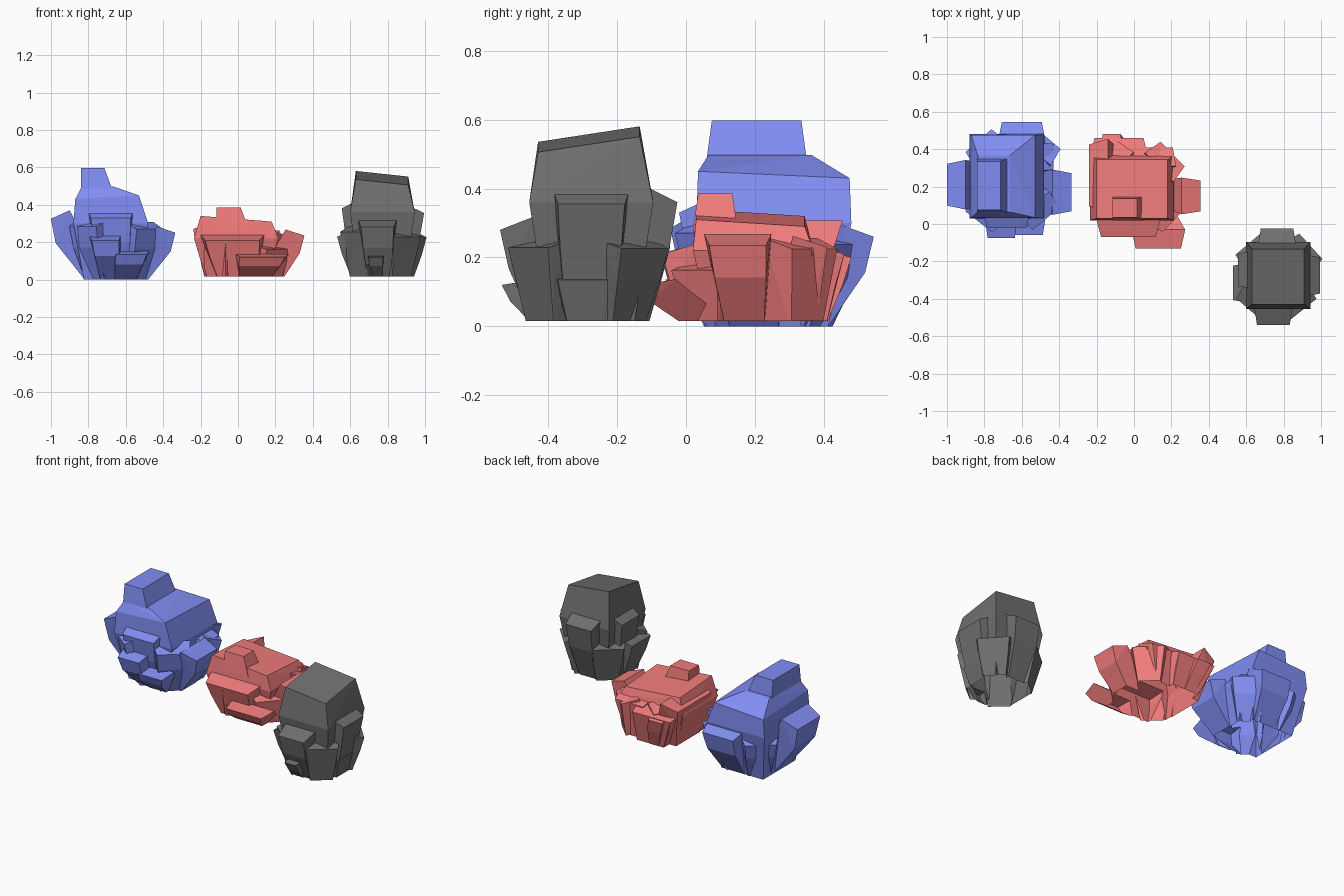
import bpy, bmesh, random
from math import radians, sin, cos

if "Cube" in bpy.data.objects:
    bpy.data.objects.remove(bpy.data.objects["Cube"])

random.seed(4)


def hull(bm, pts):
    vs = [bm.verts.new(p) for p in pts]
    r = bmesh.ops.convex_hull(bm, input=vs)
    junk = {g for g in r['geom_interior'] + r['geom_unused'] if isinstance(g, bmesh.types.BMVert)}
    bmesh.ops.delete(bm, geom=list(junk), context='VERTS')


def ring(x, y, w, d, z, sx=0, sy=0):
    """Rectangle w by d centred on x, y, sloping by sx and sy."""
    return [(x + i * w, y + j * d, z + i * sx + j * sy) for i in (-.5, .5) for j in (-.5, .5)]


def shard(bm, centre, floor, base, angle, off, width, reach, z):
    """Crystal leaning outward from a narrow foot to a wide tip."""
    a = radians(angle)
    foot = min(base, reach - .03)
    under = floor - random.uniform(.01, .02)
    profile = [(foot * .3, under, .68), (foot, floor, .68), (foot - .005, under, .66),
               (reach - .025, z * .6, .88), (reach, z, .97), (reach - .1, z * 1.14, 1.15)]
    pts = []
    for r, h, grow in profile:
        for s in (-.5, .5):
            t = off * (.6 + .4 * min(1, h / z)) + s * width * grow
            pts.append((centre[0] + cos(a) * r - sin(a) * t, centre[1] + sin(a) * r + cos(a) * t, h))
    hull(bm, pts)


def add_object(name, bm):
    bmesh.ops.recalc_face_normals(bm, faces=bm.faces)
    me = bpy.data.meshes.new(name)
    bm.to_mesh(me)
    bm.free()
    ob = bpy.data.objects.new(name, me)
    bpy.context.collection.objects.link(ob)
    return ob


def rock(name, colour, centre, floor, base, rings, knob, shards, corner):
    # Main body, tapering to the ground
    body, parts = bmesh.new(), bmesh.new()
    x, y, w, d = rings[0][:4]
    hull(body, sum((ring(*r) for r in rings), ring(x, y, w * .7, d * .68, floor - .025)))
    # Knob on top
    if knob:
        x, y, w, d, z = knob
        hull(parts, ring(x, y, w, d, z) + ring(x + .02, y, w + .04, d + .03, z - .11))
    # Leaning shards around the sides, then the corners
    for s in shards:
        shard(parts, centre, floor, base, *s)
    for k in range(4):
        shard(parts, centre, floor, base * 1.12, 45 + 90 * k + random.uniform(-8, 8), 0, .19,
              corner[0] + random.uniform(-.02, .005), corner[1] + random.uniform(-.04, .04))
    ob, tool = add_object(name, body), add_object(name + "_shards", parts)
    # Fuse everything into one skin
    mod = ob.modifiers.new("fuse", 'BOOLEAN')
    mod.operation, mod.solver, mod.object, mod.use_self = 'UNION', 'EXACT', tool, True
    bm = bmesh.new()
    bm.from_object(ob, bpy.context.evaluated_depsgraph_get())
    ob.modifiers.remove(mod)
    bpy.data.objects.remove(tool)
    # Trim flat at the ground, leaving the underside open
    bmesh.ops.bisect_plane(bm, geom=bm.verts[:] + bm.edges[:] + bm.faces[:], dist=1e-5,
                           plane_co=(0, 0, floor), plane_no=(0, 0, 1), clear_inner=True)
    bmesh.ops.dissolve_limit(bm, angle_limit=radians(3), verts=bm.verts, edges=bm.edges)
    bm.to_mesh(ob.data)
    bm.free()
    mat = bpy.data.materials.new(name)
    mat.diffuse_color = (*colour, 1)
    mat.use_nodes = True
    mat.node_tree.nodes["Principled BSDF"].inputs["Base Color"].default_value = mat.diffuse_color
    ob.data.materials.append(mat)


# Tall blue rock with a stepped crown
blue_body = [
    (-.68, .255, .40, .45, .30), (-.70, .255, .34, .44, .43, .02, -.02), (-.75, .215, .17, .3, .497)]
blue_shards = [
    (180, .03, .23, .35, .325), (0, -.07, .21, .315, .25), (0, .12, .14, .22, .25),
    (270, -.03, .22, .26, .33), (270, -.06, .15, .315, .21), (270, .08, .17, .30, .135),
    (90, -.05, .22, .305, .26)]
rock("blue_rock", (.22, .27, .9), (-.65, .24), 0, .165, blue_body,
     (-.777, .205, .125, .26, .597), blue_shards, (.29, .26))

# Low red rock with a small knob
red_body = [(-.01, .195, .45, .35, .22), (-.01, .187, .38, .315, .315, -.03, -.02)]
red_shards = [
    (0, -.05, .17, .325, .235), (180, -.06, .34, .27, .27), (270, .10, .25, .33, .12),
    (270, -.06, .30, .27, .21), (90, .11, .27, .26, .21), (90, .15, .1, .28, .2),
    (90, -.08, .20, .21, .23)]
rock("red_rock", (.88, .2, .2), (.03, .2), .015, .21, red_body,
     (-.05, .085, .13, .1, .385), red_shards, (.265, .19))

# Dark grey rock with a flat slanted top
grey_body = [(.772, -.275, .345, .36, .36), (.77, -.282, .28, .295, .543, -.03, .045)]
grey_shards = [
    (0, .01, .20, .23, .355), (0, -.01, .16, .19, .135), (180, .03, .19, .235, .23),
    (180, -.04, .18, .21, .38), (270, -.02, .18, .255, .28), (270, -.03, .08, .25, .12),
    (90, 0, .18, .26, .36)]
rock("grey_rock", (.16, .16, .16), (.765, -.285), .015, .16, grey_body,
     None, grey_shards, (.24, .25))
